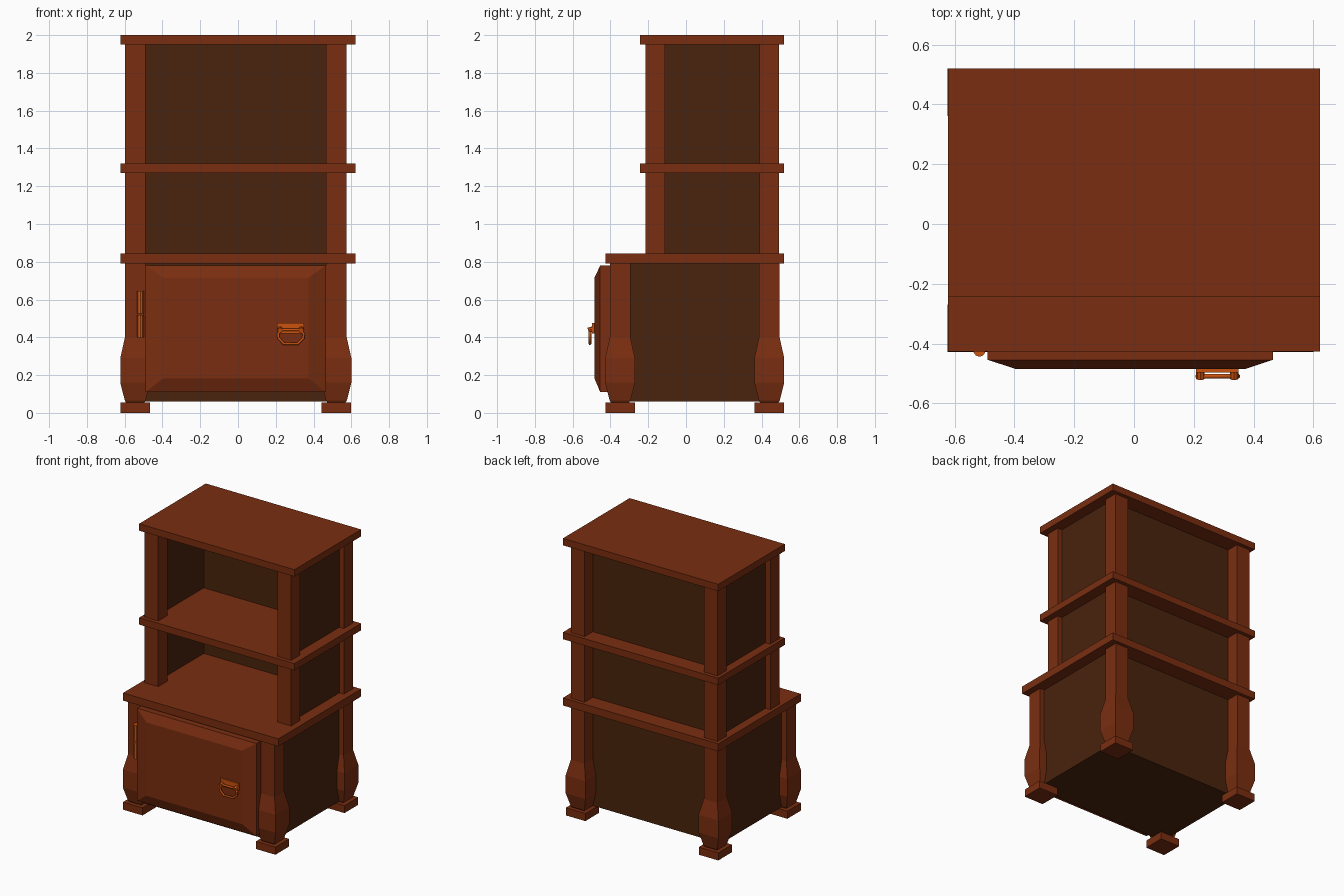
import bpy, bmesh, math
from mathutils import Vector

if "Cube" in bpy.data.objects:
    bpy.data.objects.remove(bpy.data.objects["Cube"])


def material(name, rgb):
    m = bpy.data.materials.new(name)
    m.diffuse_color = (*rgb, 1)
    m.use_nodes = True
    m.node_tree.nodes["Principled BSDF"].inputs["Base Color"].default_value = m.diffuse_color
    return m


WOOD = material("reddish brown wood", (0.195, 0.027, 0.005))
DARK = material("dark brown panel", (0.068, 0.017, 0.004))
METAL = material("orange copper", (0.60, 0.085, 0.005))


def finish(name, bm, mat):
    bmesh.ops.recalc_face_normals(bm, faces=bm.faces)
    me = bpy.data.meshes.new(name)
    bm.to_mesh(me)
    bm.free()
    me.materials.append(mat)
    ob = bpy.data.objects.new(name, me)
    bpy.context.collection.objects.link(ob)
    return ob


def loft(name, rings, mat):
    """Skin a list of equal-length point rings and cap both ends."""
    bm = bmesh.new()
    vs = [[bm.verts.new(p) for p in ring] for ring in rings]
    n = len(vs[0])
    for a, b in zip(vs, vs[1:]):
        for i in range(n):
            j = (i + 1) % n
            bm.faces.new((a[i], a[j], b[j], b[i]))
    bm.faces.new(vs[0][::-1])
    bm.faces.new(vs[-1])
    return finish(name, bm, mat)


def rect_z(x0, x1, y0, y1, z):
    return [(x0, y0, z), (x1, y0, z), (x1, y1, z), (x0, y1, z)]


def rect_y(x0, x1, z0, z1, y):
    return [(x0, y, z0), (x1, y, z0), (x1, y, z1), (x0, y, z1)]


def box(name, x0, x1, y0, y1, z0, z1, mat):
    return loft(name, [rect_z(x0, x1, y0, y1, z0), rect_z(x0, x1, y0, y1, z1)], mat)


def cylinder(name, p, q, r, mat, sides=10):
    p, q = Vector(p), Vector(q)
    bm = bmesh.new()
    bmesh.ops.create_cone(bm, cap_ends=True, segments=sides, radius1=r, radius2=r, depth=(q - p).length)
    ob = finish(name, bm, mat)
    ob.rotation_euler = (q - p).to_track_quat('Z', 'Y').to_euler()
    ob.location = (p + q) / 2
    return ob


# Horizontal boards
box("top_board", -0.622, 0.622, -0.243, 0.52, 1.95, 2.0, WOOD)
box("middle_shelf", -0.622, 0.622, -0.243, 0.52, 1.27, 1.32, WOOD)
box("counter_board", -0.622, 0.622, -0.427, 0.52, 0.79, 0.845, WOOD)

# Legs with a swollen lower part, square feet and upper posts
profile = [(0.05, 0.045), (0.065, 0.055), (0.16, 0.079), (0.29, 0.079), (0.40, 0.0545), (0.80, 0.0545)]
for side, cx in (("left", -0.544), ("right", 0.521)):
    for place, cy, uy in (("front", -0.349, -0.162), ("back", 0.441, 0.441)):
        loft(f"{place}_{side}_leg",
             [rect_z(cx - h, cx + h, cy - h, cy + h, z) for z, h in profile], WOOD)
        box(f"{place}_{side}_foot", cx - 0.078, cx + 0.078, cy - 0.078, cy + 0.078, 0, 0.055, WOOD)
        for level, z0, z1 in (("lower", 0.84, 1.275), ("upper", 1.315, 1.955)):
            box(f"{place}_{side}_{level}_post", cx - 0.0545, cx + 0.0545,
                uy - 0.052, uy + 0.052, z0, z1, WOOD)

# Recessed dark panels on each tier
for tier, yf, z0, z1 in (("cabinet", -0.35, 0.06, 0.795),
                         ("lower_shelf", -0.16, 0.84, 1.275),
                         ("upper_shelf", -0.16, 1.315, 1.955)):
    box(tier + "_left_panel", -0.56, -0.54, yf, 0.42, z0, z1, DARK)
    box(tier + "_right_panel", 0.52, 0.54, yf, 0.42, z0, z1, DARK)
    box(tier + "_back_panel", -0.54, 0.52, 0.38, 0.40, z0, z1, DARK)
box("cabinet_front_panel", -0.54, 0.52, -0.37, -0.35, 0.06, 0.795, DARK)
box("cabinet_floor", -0.54, 0.52, -0.35, 0.38, 0.06, 0.08, DARK)

# Door with a raised, bevelled centre
loft("door", [rect_y(-0.49, 0.465, 0.11, 0.78, -0.37),
              rect_y(-0.49, 0.465, 0.11, 0.78, -0.454),
              rect_y(-0.395, 0.372, 0.183, 0.715, -0.485)], WOOD)

# Two-part hinge barrel
for part, z0, z1 in (("lower", 0.40, 0.517), ("upper", 0.525, 0.645)):
    cylinder(f"{part}_hinge", (-0.517, -0.424, z0), (-0.517, -0.424, z1), 0.02, METAL)

# Handle plate, pivots and hanging pull
box("handle_plate", 0.207, 0.35, -0.497, -0.48, 0.42, 0.475, METAL)
for side, x in (("left", 0.222), ("right", 0.335)):
    cylinder(f"{side}_handle_pivot", (x, -0.49, 0.445), (x, -0.518, 0.437), 0.014, METAL, 8)
pull = [(0.235, 0.44), (0.325, 0.44), (0.348, 0.42), (0.345, 0.395), (0.318, 0.367),
        (0.242, 0.367), (0.215, 0.395), (0.212, 0.42)]
curve = bpy.data.curves.new("handle_pull", 'CURVE')
curve.dimensions = '3D'
curve.bevel_depth = 0.008
curve.bevel_resolution = 1
spline = curve.splines.new('POLY')
spline.points.add(len(pull) - 1)
for pt, (x, z) in zip(spline.points, pull):
    pt.co = (x, -0.509, z, 1)
spline.use_cyclic_u = True
curve.materials.append(METAL)
bpy.context.collection.objects.link(bpy.data.objects.new("handle_pull", curve))
